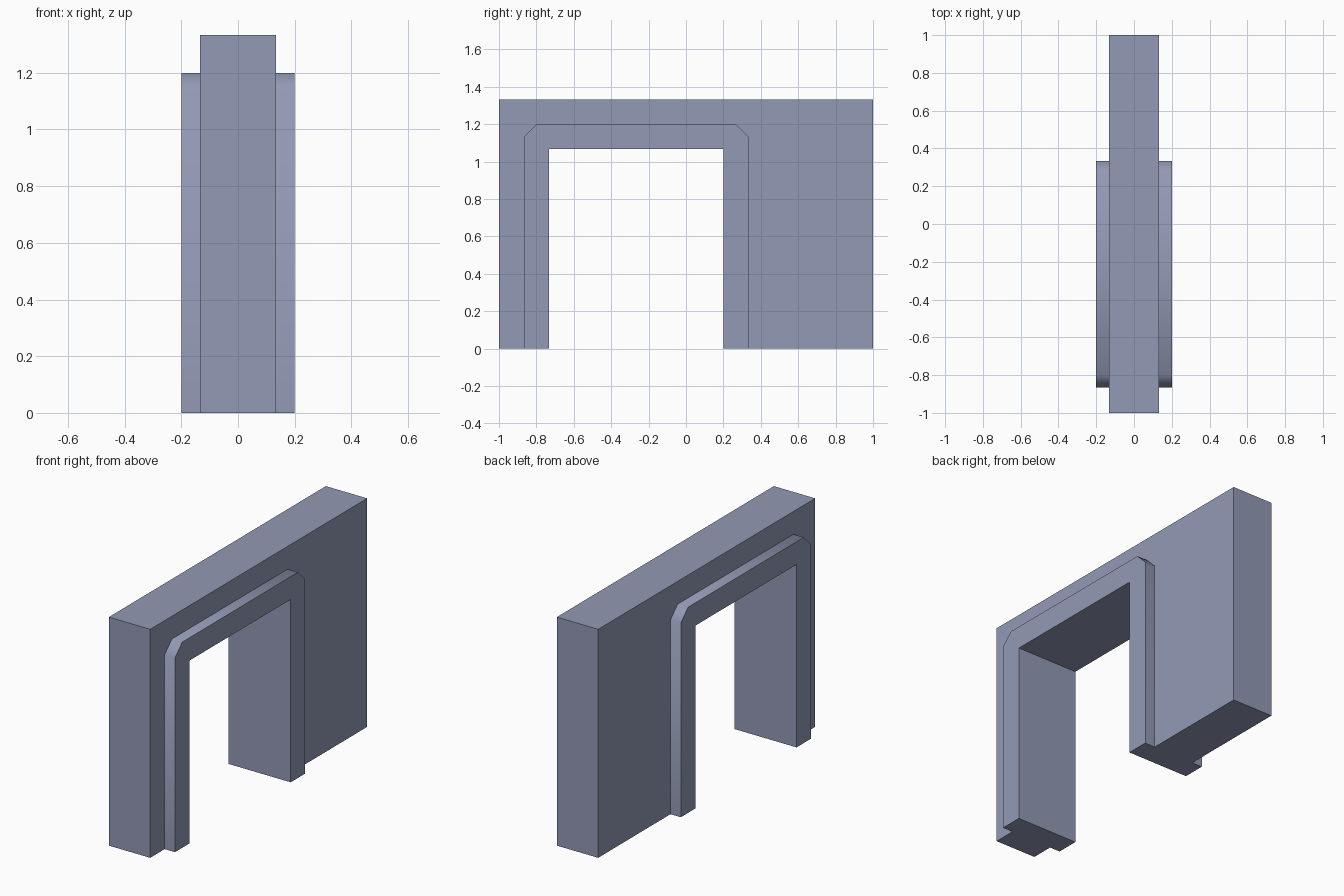
import bpy, bmesh, math

cube = bpy.data.objects.get("Cube")
if cube:
    bpy.data.objects.remove(cube, do_unlink=True)

# Single slate blue-grey paint
COLOUR = (0.29, 0.32, 0.46, 1)
paint = bpy.data.materials.new("slate_blue_grey")
paint.use_nodes = True
paint.diffuse_color = COLOUR
paint.node_tree.nodes["Principled BSDF"].inputs["Base Color"].default_value = COLOUR


def prism(name, profile, half_width):
    """Extrude a (y, z) outline symmetrically along x."""
    bm = bmesh.new()
    face = bm.faces.new([bm.verts.new((-half_width, y, z)) for y, z in profile])
    moved = bmesh.ops.extrude_face_region(bm, geom=[face])["geom"]
    verts = [v for v in moved if isinstance(v, bmesh.types.BMVert)]
    bmesh.ops.translate(bm, verts=verts, vec=(2 * half_width, 0, 0))
    bmesh.ops.recalc_face_normals(bm, faces=bm.faces)
    mesh = bpy.data.meshes.new(name)
    bm.to_mesh(mesh)
    bm.free()
    mesh.materials.append(paint)
    obj = bpy.data.objects.new(name, mesh)
    bpy.context.collection.objects.link(obj)
    return obj


# Doorway dimensions
unit = 1 / 15
front, back, head = -11 * unit, 3 * unit, 16 * unit
trim, chamfer = 2 * unit, unit
outer_front, outer_back, outer_top = front - trim, back + trim, head + trim

inner = [(front, 0), (front, head), (back, head), (back, 0)]
outer = [
    (outer_front, 0), (outer_front, outer_top - chamfer),
    (outer_front + chamfer, outer_top), (outer_back - chamfer, outer_top),
    (outer_back, outer_top - chamfer), (outer_back, 0),
]

# Wall slab, notched to receive the door frame
wall_top = 20 * unit
prism("wall", [(-1, 0), *outer, (1, 0), (1, wall_top), (-1, wall_top)], 2 * unit)

# Door frame running through the wall and standing proud on both sides
frame = prism("door_frame", outer + inner[::-1], 3 * unit)

# Soften the chamfered rim, keeping square edges sharp
bpy.ops.object.select_all(action='DESELECT')
frame.select_set(True)
bpy.context.view_layer.objects.active = frame
bpy.ops.object.shade_smooth_by_angle(angle=math.radians(50))
